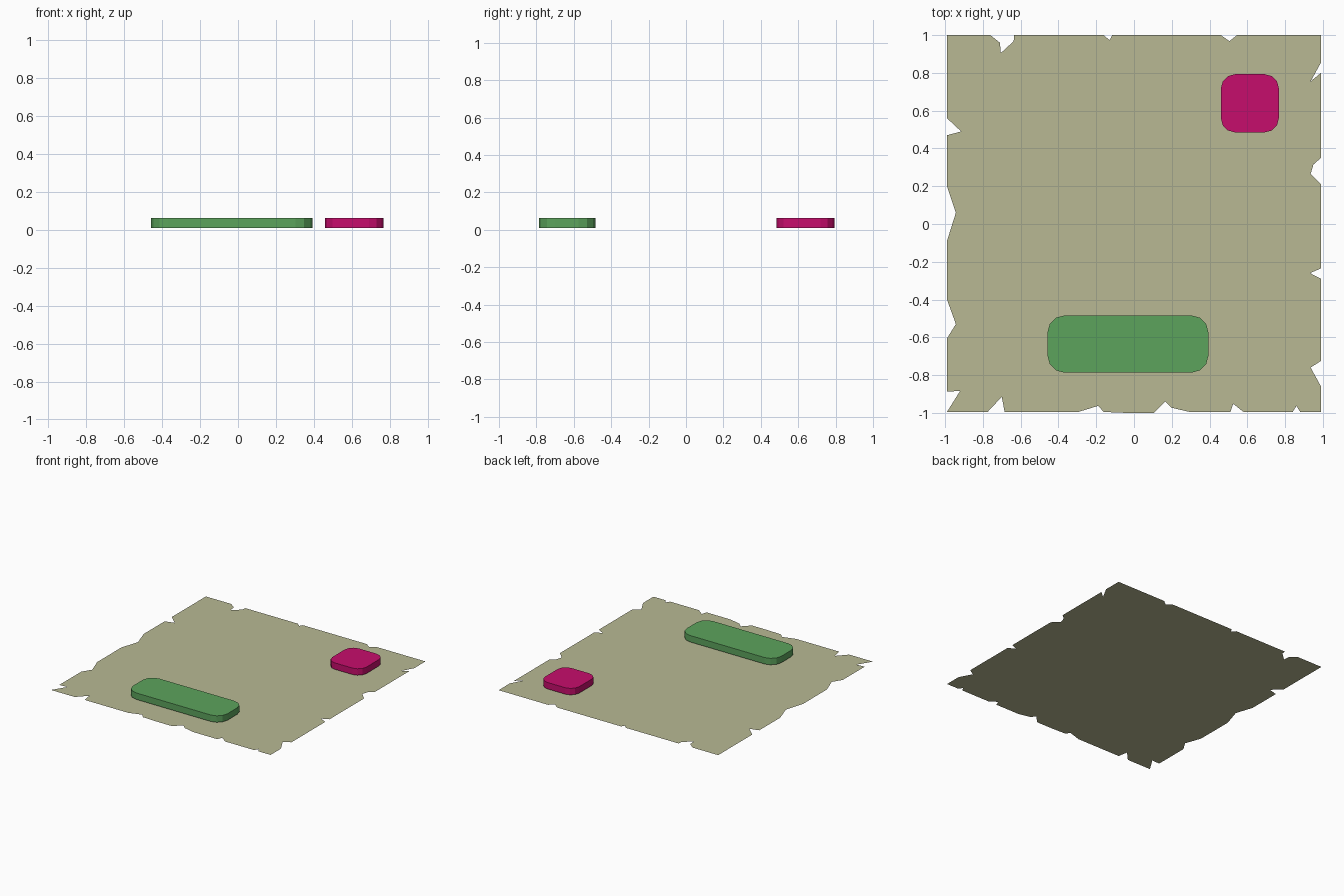
import bpy, bmesh, math

if "Cube" in bpy.data.objects:
    bpy.data.objects.remove(bpy.data.objects["Cube"])


def material(name, srgb):
    lin = [(c / 255 / 12.92) if c < 10 else ((c / 255 + 0.055) / 1.055) ** 2.4 for c in srgb]
    m = bpy.data.materials.new(name)
    m.diffuse_color = (*lin, 1)
    m.use_nodes = True
    m.node_tree.nodes["Principled BSDF"].inputs["Base Color"].default_value = m.diffuse_color
    return m


def build(name, outline, z, height, mat):
    """Flat polygon (counter-clockwise outline), raised to a prism when height > 0."""
    bm = bmesh.new()
    base = bm.faces.new([bm.verts.new((x, y, z)) for x, y in outline])
    base.normal_update()
    if height:
        top = bmesh.ops.extrude_face_region(bm, geom=[base], use_keep_orig=True)["geom"]
        bmesh.ops.translate(bm, vec=(0, 0, height),
                            verts=[g for g in top if isinstance(g, bmesh.types.BMVert)])
        bmesh.ops.recalc_face_normals(bm, faces=bm.faces[:])
    else:
        if base.normal.z < 0:
            base.normal_flip()
        bmesh.ops.triangulate(bm, faces=bm.faces[:])
    me = bpy.data.meshes.new(name)
    bm.to_mesh(me)
    bm.free()
    me.materials.append(mat)
    ob = bpy.data.objects.new(name, me)
    bpy.context.collection.objects.link(ob)
    return ob


def rounded_rect(x0, x1, y0, y1, r, steps=3):
    pts = []
    for k, (cx, cy) in enumerate([(x1 - r, y1 - r), (x0 + r, y1 - r),
                                  (x0 + r, y0 + r), (x1 - r, y0 + r)]):
        for i in range(steps + 1):
            a = math.pi / 2 * (k + i / steps)
            pts.append((cx + r * math.cos(a), cy + r * math.sin(a)))
    return pts


# Torn ground sheet: (position along side, tear depth), going clockwise
X, TOP, BOT = 0.99, 1.0, -0.995
top = [(-.76, 0), (-.71, .04), (-.705, .095), (-.637, .032), (-.635, 0), (-.16, 0),
       (-.13, .027), (-.115, 0), (.46, 0), (.505, .032), (.545, 0)]
right = [(.855, 0), (.755, .055), (.80, 0), (.35, 0), (.315, .04), (.265, .055), (.21, 0),
         (-.235, 0), (-.26, .058), (-.29, 0), (-.725, 0), (-.76, .055), (-.86, 0)]
bottom = [(.88, 0), (.86, .032), (.84, 0), (.58, 0), (.525, .043), (.51, 0), (.295, 0),
          (.20, .022), (.165, .055), (.105, -.005), (-.04, -.005), (-.16, 0),
          (-.19, .032), (-.295, 0), (-.685, 0), (-.70, .08), (-.775, 0)]
left = [(-.883, .07), (-.888, 0), (-.605, 0), (-.53, .047), (-.40, 0), (-.09, 0),
        (.06, .047), (.20, 0), (.47, 0), (.49, .075), (.56, 0)]
outline = ([(-X, TOP)] + [(p, TOP - d) for p, d in top]
           + [(X, TOP)] + [(X - d, p) for p, d in right]
           + [(X, BOT)] + [(p, BOT + d) for p, d in bottom]
           + [(-X, BOT)] + [(-X + d, p) for p, d in left])
build("torn_sheet", outline[::-1], 0, 0, material("khaki", (184, 185, 148)))

# Raised rounded slabs
build("long_slab", rounded_rect(-.458, .394, -.787, -.484, .09), .01, .053,
      material("green", (92, 163, 92)))
build("square_slab", rounded_rect(.46, .767, .485, .793, .075), .01, .053,
      material("magenta", (198, 13, 108)))
